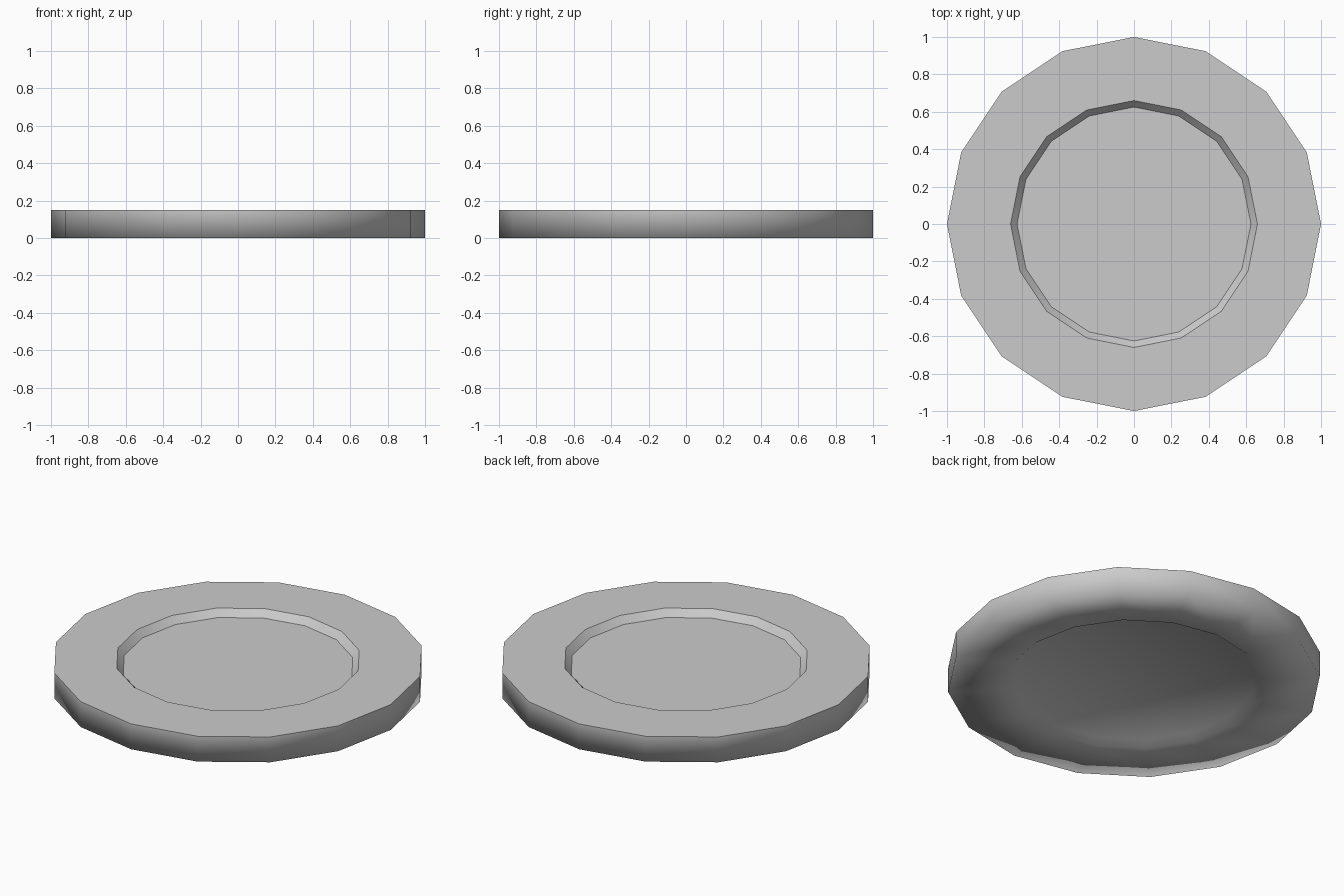
import bpy, bmesh, math

if "Cube" in bpy.data.objects:
    bpy.data.objects.remove(bpy.data.objects["Cube"])

SIDES = 16
# (radius, height, sharp crease) from the top floor outwards and round to the underside
PROFILE = [(0.625, 0.11, True), (0.66, 0.15, True), (1.0, 0.15, True),
           (1.0, 0.0, False), (0.69, 0.0, False), (0.65, 0.03, False)]


def ring(bm, r, z):
    step = 2 * math.pi / SIDES
    return [bm.verts.new((r * math.cos(i * step), r * math.sin(i * step), z))
            for i in range(SIDES)]


bm = bmesh.new()
rings = [ring(bm, r, z) for r, z, _ in PROFILE]

# recess wall, rim, outer wall, foot and underside wall
for a, b in zip(rings, rings[1:]):
    for i in range(SIDES):
        j = (i + 1) % SIDES
        bm.faces.new((a[i], b[i], b[j], a[j]))

# recessed floor and hollow underside
bm.faces.new(rings[0])
bm.faces.new(rings[-1][::-1])
bmesh.ops.recalc_face_normals(bm, faces=bm.faces)

# smooth shading, crisp only along the top creases
for f in bm.faces:
    f.smooth = True
for loop, (_, _, sharp) in zip(rings, PROFILE):
    if sharp:
        for i in range(SIDES):
            bm.edges.get((loop[i], loop[(i + 1) % SIDES])).smooth = False

mesh = bpy.data.meshes.new("plate")
bm.to_mesh(mesh)
bm.free()
bpy.context.collection.objects.link(bpy.data.objects.new("plate", mesh))
